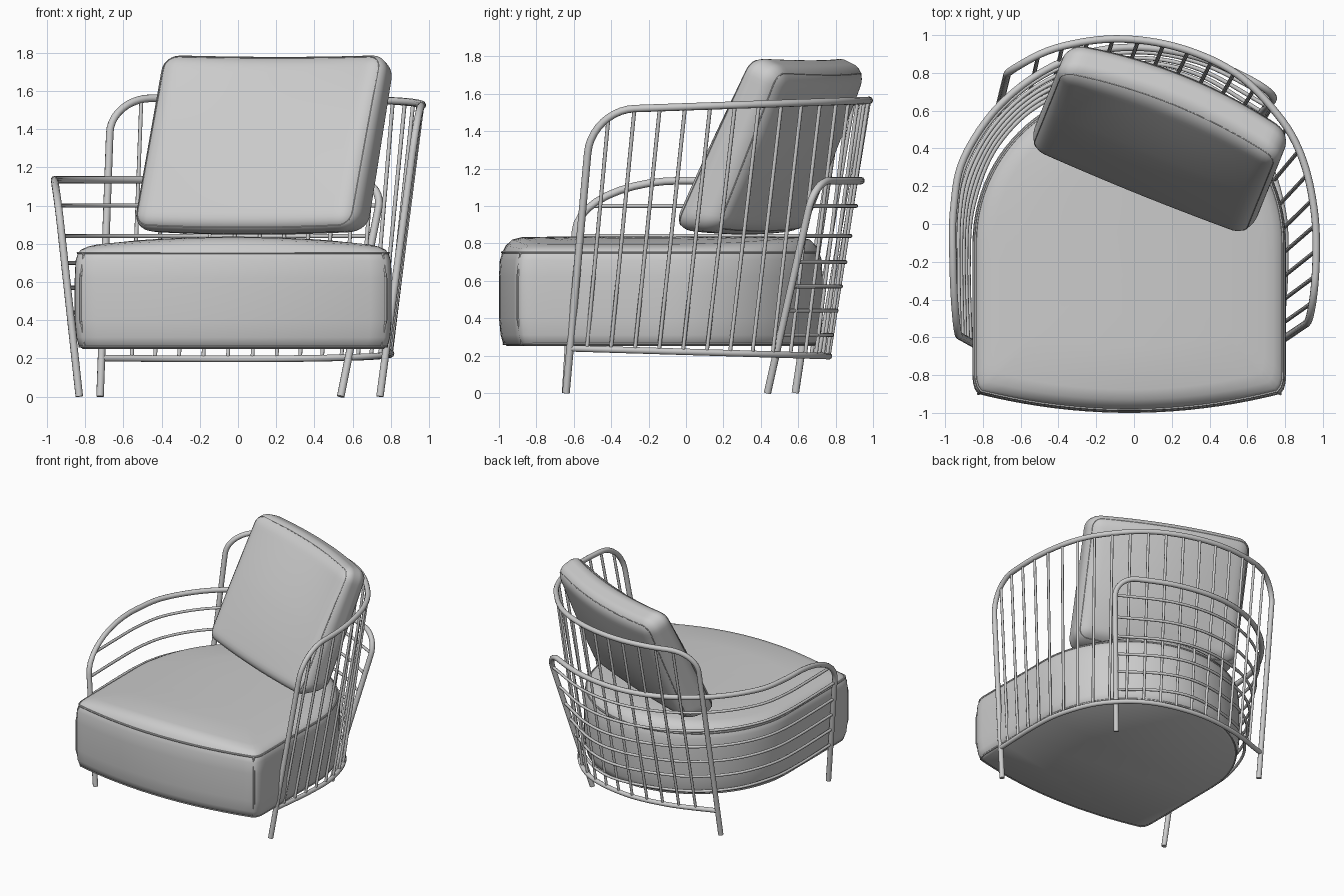
import bpy, bmesh, math
from mathutils import Vector, Matrix

if "Cube" in bpy.data.objects:
    bpy.data.objects.remove(bpy.data.objects["Cube"])


def add_mesh(name, bm, angle=50):
    bmesh.ops.recalc_face_normals(bm, faces=bm.faces)
    me = bpy.data.meshes.new(name)
    bm.to_mesh(me)
    bm.free()
    ob = bpy.data.objects.new(name, me)
    bpy.context.collection.objects.link(ob)
    finish(ob, angle)
    return ob


def finish(ob, angle):
    bpy.ops.object.select_all(action='DESELECT')
    ob.select_set(True)
    bpy.context.view_layer.objects.active = ob
    if ob.type == 'CURVE':
        bpy.ops.object.convert(target='MESH')
    bpy.ops.object.shade_smooth_by_angle(angle=math.radians(angle))


def tubes(name, paths, radius, cyclic=False, res=2):
    """Round tubes along lists of points, joined in one object."""
    cu = bpy.data.curves.new(name, 'CURVE')
    cu.dimensions = '3D'
    cu.bevel_depth, cu.bevel_resolution, cu.use_fill_caps = radius, res, True
    for path in paths:
        sp = cu.splines.new('POLY')
        sp.points.add(len(path) - 1)
        for p, co in zip(sp.points, path):
            p.co = (*co, 1)
        sp.use_cyclic_u = cyclic
    ob = bpy.data.objects.new(name, cu)
    bpy.context.collection.objects.link(ob)
    finish(ob, 50)
    return ob


def smooth_path(pts, n=20):
    """Catmull-Rom through plan points, returned as a function of arc length 0..1."""
    P = [Vector(p) for p in pts]
    P = [2 * P[0] - P[1]] + P + [2 * P[-1] - P[-2]]
    out = []
    for a, b, c, d in zip(P, P[1:], P[2:], P[3:]):
        for i in range(n):
            t = i / n
            out.append(.5 * (2 * b + (c - a) * t + (2 * a - 5 * b + 4 * c - d) * t**2
                             + (3 * b - a - 3 * c + d) * t**3))
    out.append(P[-2])
    acc = [0]
    for a, b in zip(out, out[1:]):
        acc.append(acc[-1] + (b - a).length)

    def at(u):
        s = u * acc[-1]
        k = next((i for i in range(1, len(acc) - 1) if acc[i] >= s), len(acc) - 1)
        return out[k - 1].lerp(out[k], (s - acc[k - 1]) / (acc[k] - acc[k - 1]))
    return at


class Shell:
    """Leaning curved wall between a bottom and a top plan path, with rounded top corners."""

    def __init__(self, bottom, top, zb, zt, start, end):
        self.b, self.t = smooth_path(bottom), smooth_path(top)
        self.zb, self.zt, self.start, self.end = zb, zt, start, end

    def point(self, u, v):
        b, t = self.b(u), self.t(u)
        lo, hi = Vector((*b, self.zb(b.y))), Vector((*t, self.zt(t.y)))
        return lo + (hi - lo) * v

    def v_top(self, u):
        for d, (w, h) in ((u, self.start), (1 - u, self.end)):
            if d < w:
                return 1 - h * (1 - math.sqrt(max(0, 1 - (1 - d / w)**2)))
        return 1

    def hoop(self):
        """Leg up, rounded corner, top rail, rounded corner, leg down."""
        def foot(u):
            lo, hi = self.point(u, 0), self.point(u, 1)
            return self.point(u, -lo.z / (hi.z - lo.z))
        (w0, _), (w1, _) = self.start, self.end
        ease = [1 - math.cos(i / 10 * math.pi / 2) for i in range(10)]
        us = [w0 * e for e in ease]
        us += [w0 + (1 - w0 - w1) * i / 50 for i in range(51)]
        us += [1 - w1 * e for e in reversed(ease)]
        return [foot(0)] + [self.point(u, self.v_top(u)) for u in us] + [foot(1)]

    def level(self, v, n=60):
        """Horizontal line at height v, kept inside the hoop."""
        us = [i / 400 for i in range(401) if self.v_top(i / 400) >= v]
        return [self.point(us[0] + (us[-1] - us[0]) * i / n, v) for i in range(n + 1)]


# Tall frame: right side and back, upright bars
tall = Shell(
    [(.775, -.62), (.80, -.2), (.78, .1), (.66, .42), (.4, .66), (.02, .76), (-.35, .73), (-.715, .615)],
    [(.945, -.505), (.965, -.15), (.95, .1), (.89, .35), (.775, .56), (.55, .79), (.25, .93), (-.08, .98),
     (-.4, .935), (-.665, .82)],
    lambda y: .22 - .03 * y, lambda y: 1.53 + .035 * y, (.085, .18), (.085, .13))
tubes("tall_frame_hoop", [tall.hoop()], .02, res=3)
tubes("tall_frame_bottom_rail", [tall.level(0)], .018, res=3)
bar_places = [(i - .3) / 20 for i in range(1, 20)]
tubes("tall_frame_upright_bars",
      [[tall.point(u, 0), tall.point(u, tall.v_top(u))] for u in bar_places], .0105)

# Low frame: left side and back, level bars
low = Shell(
    [(-.865, -.625), (-.875, -.2), (-.85, .1), (-.72, .42), (-.45, .66), (0, .78), (.3, .72), (.6, .505)],
    [(-.955, -.575), (-.96, -.2), (-.955, .08), (-.9, .35), (-.7, .64), (-.4, .85), (-.05, .935),
     (.35, .88), (.765, .69)],
    lambda y: .31, lambda y: 1.135, (.19, .33), (.06, .18))
tubes("low_frame_hoop", [low.hoop()], .02, res=3)
tubes("low_frame_level_bars",
      [low.level((z - .31) / .825) for z in (.31, .44, .57, .70, .84, 1.0)], .011)

# Seat cushion: D-shaped outline carried up a side profile, crowned across its width
half, mid = .83, Vector((-.025, -.12))
outline = [(x * .08, -1 + .1 * (x / 10)**2) for x in range(-10, 11)]
outline += [(.818, -.875), (.828, -.84)] + [(half, -.8 + .1 * i) for i in range(8)]
outline += [(half * math.cos(a), -.1 + .83 * math.sin(a))
            for a in (math.pi * i / 48 for i in range(1, 48))]
outline += [(-half, -.1 - .1 * i) for i in range(8)] + [(-.828, -.84), (-.818, -.875)]


def seat_ring(s, z, crown=0):
    return [(mid.x + x * s, mid.y + (y - mid.y) * s, z + crown * (1 - (x * s / half)**2))
            for x, y in outline]


bm = bmesh.new()
rings = [[bm.verts.new(p) for p in seat_ring(*r)] for r in (
    (.95, .25), (.975, .265), (.99, .31), (1, .4), (1, .62), (.995, .71), (.98, .75),
    (.96, .767, .02), (.92, .778, .042), (.86, .783, .05), (.6, .785, .052),
    (.4, .785, .052), (.2, .785, .052))]
for a, b in zip(rings, rings[1:]):
    for i in range(len(a)):
        j = (i + 1) % len(a)
        bm.faces.new((a[i], a[j], b[j], b[i]))
bm.faces.new(rings[0][::-1])
bm.faces.new(rings[-1])
add_mesh("seat_cushion", bm)

# Seat piping: top and bottom edges, and the front corners
tubes("seat_edge_piping", [seat_ring(.98, .752), seat_ring(.97, .262)], .007, cyclic=True, res=1)
tubes("seat_corner_piping", [[seat_ring(s, z)[k] for s, z in ((.97, .262), (1, .4), (1, .62), (.98, .752))]
                             for k in (0, 20)], .007, res=1)

# Back cushion: rounded box, swollen, resting flat on the seat and bowed into the frame
size, r = Vector((1.27, .25, .99)), .095
place = (Matrix.Translation((.14, .465, 1.32)) @ Matrix.Rotation(math.radians(-22), 4, 'Z')
         @ Matrix.Rotation(math.radians(-24), 4, 'X'))
bm = bmesh.new()
bmesh.ops.create_cube(bm, size=1)
bmesh.ops.subdivide_edges(bm, edges=bm.edges[:], cuts=39, use_grid_fill=True)


def swell(p):
    u, v = 2 * p.x / size.x, 2 * p.z / size.z
    p.y *= (1 - .14 * v) * (1 + .3 * max(0, 1 - u * u) * max(0, 1 - v * v))
    p.z += .02 * (1 - u * u) * v + .38 * p.y * max(0, -v)
    p.y += .07 * (1 - u * u) * (.5 + .5 * v)
    return p


for vert in bm.verts:
    q = Vector(vert.co[i] * size[i] for i in range(3))
    core = Vector(max(-size[i] / 2 + r, min(size[i] / 2 - r, q[i])) for i in range(3))
    vert.co = swell(core + (q - core).normalized() * r)
bm.transform(place)
add_mesh("back_cushion", bm)

# Back cushion piping: one loop round each face
c = r * math.sqrt(.5)
loops = []
for side in (-1, 1):
    loop = []
    for k, (sx, sz) in enumerate(((1, 1), (-1, 1), (-1, -1), (1, -1))):
        for i in range(9):
            a = (k + i / 8) * math.pi / 2
            loop.append(Vector((sx * (size.x / 2 - r) + c * math.cos(a), side * (size.y / 2 - r + c),
                                sz * (size.z / 2 - r) + c * math.sin(a))))
    fine = [p.lerp(q, i / 8) for p, q in zip(loop, loop[1:] + loop[:1]) for i in range(8)]
    loops.append([place @ swell(p) for p in fine])
tubes("back_cushion_piping", loops, .003, cyclic=True, res=1)
